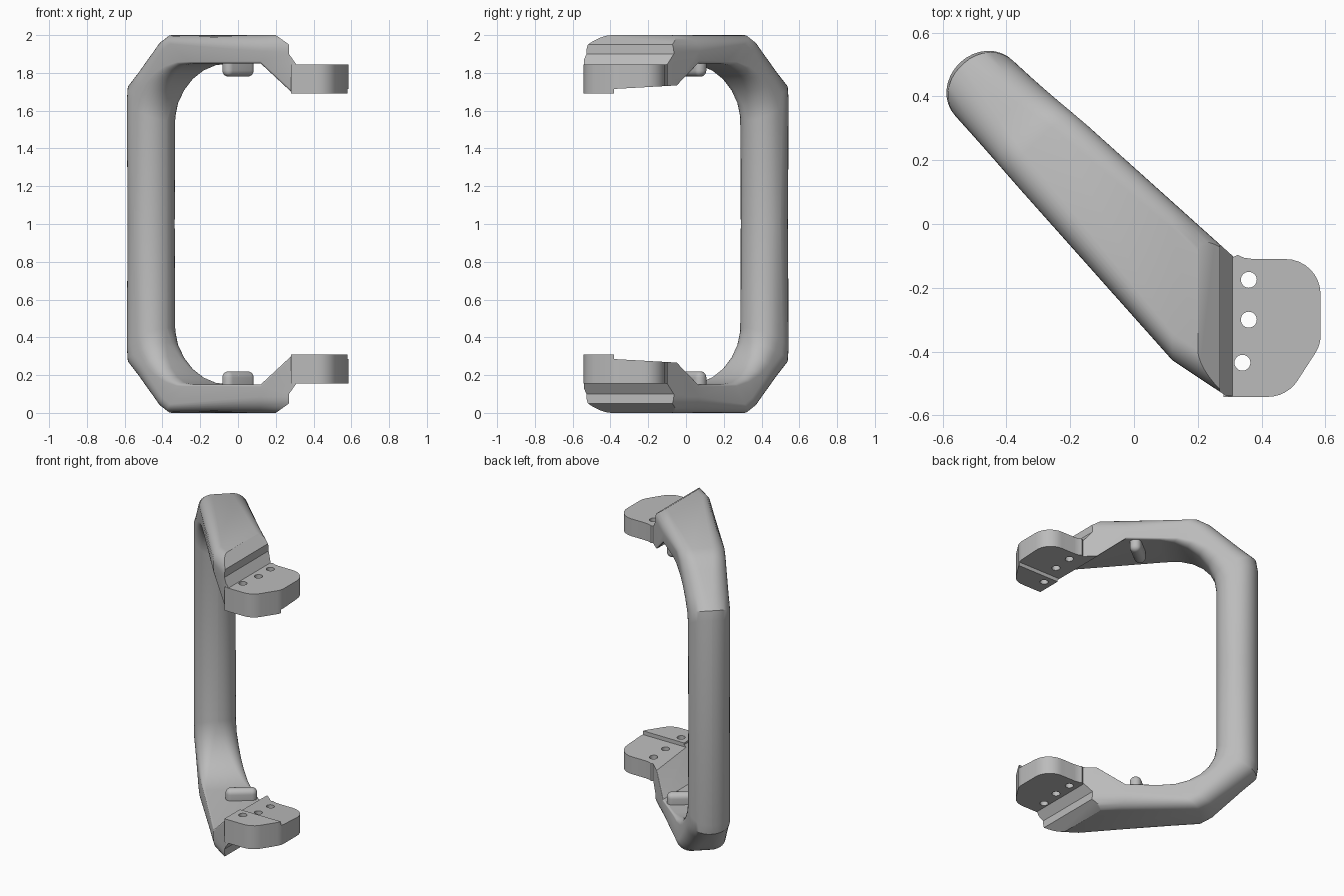
import bpy
import bmesh
from math import sin, cos, pi, radians
from mathutils import Vector

cube = bpy.data.objects.get("Cube")
if cube:
    bpy.data.objects.remove(cube, do_unlink=True)

grey = bpy.data.materials.new("satin_grey")
grey.use_nodes = True
grey.diffuse_color = (0.5, 0.5, 0.5, 1)
grey.node_tree.nodes["Principled BSDF"].inputs["Base Color"].default_value = (0.5, 0.5, 0.5, 1)

# Heights are measured from the mid-plane, which sits at MID
MID = 1.0
POST = Vector((-0.46, 0.415, 0))       # centre of the upright grip
ALONG = Vector((0.689, -0.725, 0))     # from grip towards bracket
ACROSS = Vector((0.725, 0.689, 0))
UP = Vector((0, 0, 1))


def finish(bm, name):
    bmesh.ops.recalc_face_normals(bm, faces=bm.faces)
    mesh = bpy.data.meshes.new(name)
    bm.to_mesh(mesh)
    bm.free()
    mesh.materials.append(grey)
    ob = bpy.data.objects.new(name, mesh)
    ob.location.z = MID
    bpy.context.collection.objects.link(ob)
    return ob


def prism(name, points, offset):
    """Extrude a flat outline along an offset."""
    bm = bmesh.new()
    face = bm.faces.new([bm.verts.new(p) for p in points])
    new = bmesh.ops.extrude_face_region(bm, geom=[face])["geom"]
    bmesh.ops.translate(bm, vec=offset, verts=[v for v in new if isinstance(v, bmesh.types.BMVert)])
    return finish(bm, name)


def activate(ob):
    bpy.ops.object.select_all(action='DESELECT')
    ob.select_set(True)
    bpy.context.view_layer.objects.active = ob


def combine(ob, other, operation):
    activate(ob)
    mod = ob.modifiers.new("combine", 'BOOLEAN')
    mod.operation, mod.object, mod.solver = operation, other, 'EXACT'
    bpy.ops.object.modifier_apply(modifier=mod.name)
    bpy.data.objects.remove(other, do_unlink=True)


def smooth_and_mirror(ob):
    activate(ob)
    bpy.ops.object.shade_smooth_by_angle(angle=radians(28))
    mod = ob.modifiers.new("mirror", 'MIRROR')
    mod.use_axis = (False, False, True)


def section(a, b, r_top, r_low, steps=8):
    """Rounded rectangle, with separate upper and lower corner radii."""
    pts = []
    for k, (sx, sy, r) in enumerate([(1, 1, r_top), (-1, 1, r_top), (-1, -1, r_low), (1, -1, r_low)]):
        for i in range(steps + 1):
            t = (k + i / steps) * pi / 2
            pts.append((sx * (a - r) + r * cos(t), sy * (b - r) + r * sin(t)))
    return pts


def bend_ring(outer, inner, r_top, r_low):
    (uo, zo), (ui, zi) = outer, inner
    u = max(0, (uo + ui) / 2)
    right, left = 0.125 + 0.087 * u, 0.125 + 0.034 * u
    top = POST + ALONG * uo + UP * zo
    low = POST + ALONG * ui + UP * zi
    mid = (top + low) / 2 + ACROSS * (right - left) / 2
    axis = (top - low).normalized()
    half = (top - low).length / 2
    return [mid + ACROSS * s + axis * h for s, h in section((right + left) / 2, half, r_top, r_low)]


def end_ring(x, top, low):
    y0 = max(-0.54, 0.33 - (x + 0.55) * 1.13)
    y1 = 0.51 - (x + 0.37) * 0.898
    mid = Vector((x, (y0 + y1) / 2, (top + low) / 2))
    return [mid + Vector((0, s, h)) for s, h in section((y1 - y0) / 2, (top - low) / 2, 0.085, 0.012)]


# Upright grip, bend and arm as one loft
rings = [bend_ring((-0.125, 0), (0.125, 0), 0.1249, 0.1249)]
outer_path = [(-0.125, 0.68), (-0.115, 0.74), (-0.03, 0.811), (0.03, 0.863),
              (0.09, 0.914), (0.15, 0.966), (0.22, 1.0)]
for i, outer in enumerate(outer_path):
    f = i / 6
    t = f * pi / 2
    inner = (0.45 - 0.325 * cos(t), 0.55 + 0.30 * sin(t))
    rings.append(bend_ring(outer, inner, 0.1249 - 0.04 * f, 0.1249 - 0.11 * f))
rings += [end_ring(0.12, 1.0, 0.85), end_ring(0.29, 1.0, 0.692), end_ring(0.33, 1.0, 0.692)]

bm = bmesh.new()
loops = [[bm.verts.new(p) for p in ring] for ring in rings]
for a, b in zip(loops, loops[1:]):
    for i in range(len(a)):
        j = (i + 1) % len(a)
        bm.faces.new((a[i], a[j], b[j], b[i]))
bm.faces.new(loops[0])
bm.faces.new(loops[-1])
handle = finish(bm, "handle")

# Stepped chamfer where the arm drops to the bracket
step = [(0.186, 1.01), (0.27, 0.95), (0.27, 0.90), (0.31, 0.843), (0.45, 0.843), (0.45, 1.01)]
combine(handle, prism("step_cutter", [(x, -1, z) for x, z in step], (0, 2, 0)), 'DIFFERENCE')


# Flat mounting bracket with rounded corners
def arc(cx, cy, r, start, end, n=8):
    return [(cx + r * cos(radians(start + (end - start) * i / n)),
             cy + r * sin(radians(start + (end - start) * i / n))) for i in range(n + 1)]


outline = [(0.28, -0.12), (0.325, -0.097), (0.345, -0.106), (0.375, -0.11)]
outline += arc(0.475, -0.22, 0.11, 90, 0)
outline += arc(0.485, -0.35, 0.10, 0, -32, 4)
outline += arc(0.42, -0.432, 0.11, -32, -90, 6)
outline += [(0.28, -0.542)]
combine(handle, prism("bracket", [(x, y, 0.69) for x, y in outline], (0, 0, 0.155)), 'UNION')

# Shallow relief on the bracket's inner face
relief = [(-0.38, 0.6), (-0.38, 0.715), (0.1, 0.742), (0.1, 0.6)]
combine(handle, prism("relief_cutter", [(0.2, y, z) for y, z in relief], (0.5, 0, 0)), 'DIFFERENCE')

# Screw holes
for x, y in [(0.36, -0.175), (0.36, -0.30), (0.34, -0.435)]:
    ring = arc(x, y, 0.025, 0, 345, 23)
    combine(handle, prism("hole_cutter", [(px, py, 0.5) for px, py in ring], (0, 0, 0.6)), 'DIFFERENCE')

# Open the mid-plane so the mirrored halves join
bm = bmesh.new()
bm.from_mesh(handle.data)
caps = [f for f in bm.faces if all(abs(v.co.z) < 0.0001 for v in f.verts)]
bmesh.ops.delete(bm, geom=caps, context='FACES')
bm.to_mesh(handle.data)
bm.free()
smooth_and_mirror(handle)

# Rounded stop pegs on the inner side of each arm
bm = bmesh.new()
bmesh.ops.create_cube(bm, size=1)
bmesh.ops.scale(bm, vec=(0.19, 0.07, 0.12), verts=bm.verts)
bmesh.ops.bevel(bm, geom=bm.edges[:], offset=0.033, segments=6, profile=0.5, affect='EDGES')
peg = finish(bm, "stop_peg")
for v in peg.data.vertices:
    x, y, z = v.co
    a = radians(38)
    v.co = (x * cos(a) - y * sin(a), 0.035 + x * sin(a) + y * cos(a), z + 0.84)
smooth_and_mirror(peg)
